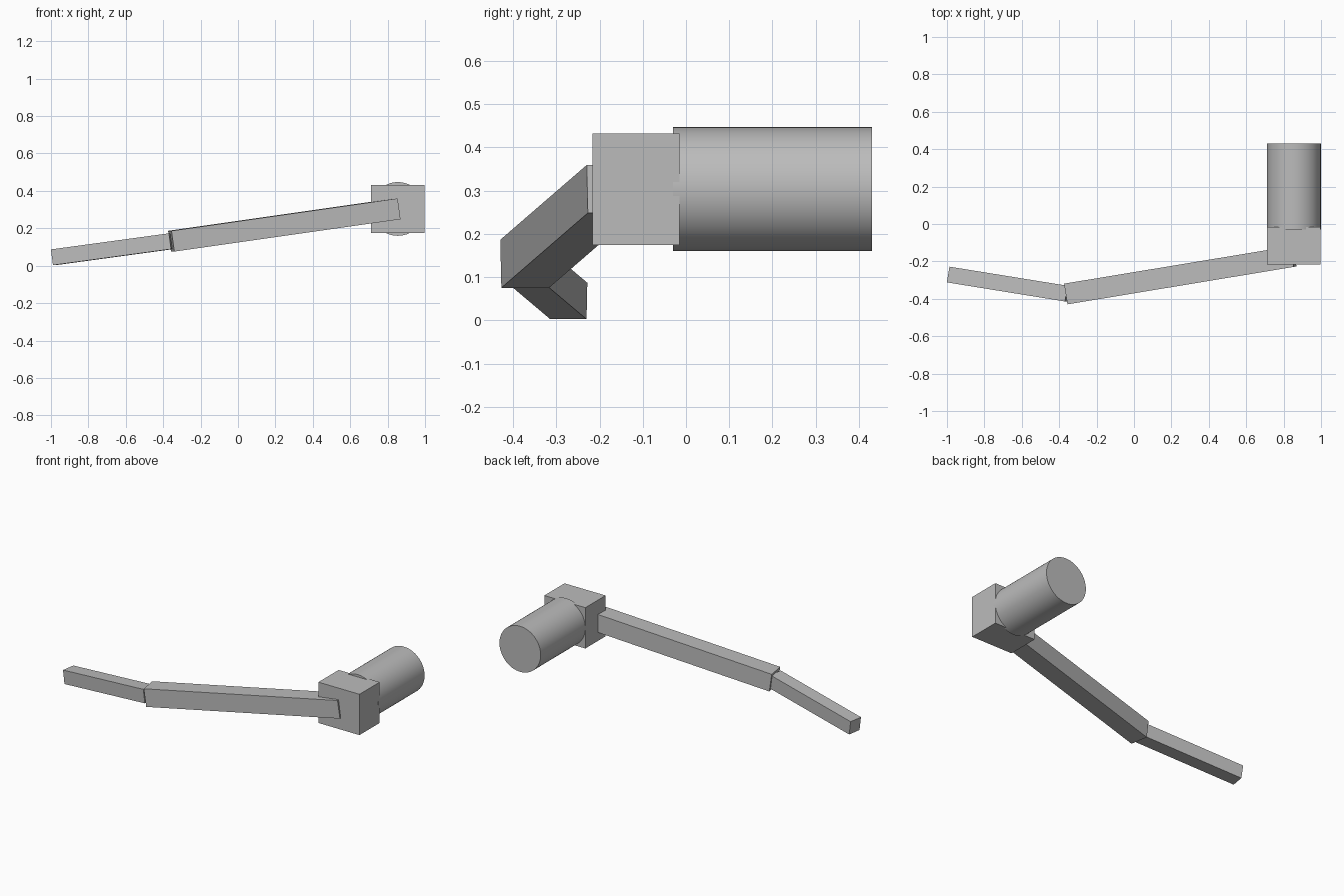
import bpy
import math
from mathutils import Vector, Matrix

if "Cube" in bpy.data.objects:
    bpy.data.objects.remove(bpy.data.objects["Cube"])

# One plain grey for everything
grey = bpy.data.materials.new("plain_grey")
grey.diffuse_color = (0.5, 0.5, 0.5, 1)
grey.use_nodes = True
grey.node_tree.nodes["Principled BSDF"].inputs["Base Color"].default_value = grey.diffuse_color


def box(name, center, size, rotation=None):
    bpy.ops.mesh.primitive_cube_add(size=1)
    ob = bpy.context.object
    ob.name = name
    rot = rotation.to_4x4() if rotation else Matrix()
    ob.data.transform(Matrix.Translation(center) @ rot @ Matrix.Diagonal((*size, 1)))
    ob.data.materials.append(grey)
    return ob


def beam(name, start, end, width):
    """Square bar between two points, its sides kept level."""
    a, b = Vector(start), Vector(end)
    along = (b - a).normalized()
    side = Vector((0, 0, 1)).cross(along).normalized()
    up = along.cross(side)
    rot = Matrix((along, side, up)).transposed()
    return box(name, (a + b) / 2, ((b - a).length, width, width), rot)


# Shoulder drum, lying along y
bpy.ops.mesh.primitive_cylinder_add(vertices=64, radius=0.1435, depth=0.46,
                                    location=(0.855, 0.2, 0.3035),
                                    rotation=(math.pi / 2, 0, 0))
drum = bpy.context.object
drum.name = "shoulder_drum"
drum.data.materials.append(grey)
bpy.ops.object.shade_smooth_by_angle(angle=math.radians(40))

# Shoulder block in front of the drum
box("shoulder_block", (0.8545, -0.1155, 0.3035), (0.286, 0.201, 0.257))

# Two arm segments meeting at the elbow
elbow = (-0.357, -0.373, 0.131)
beam("upper_arm", elbow, (0.852, -0.173, 0.304), 0.112)
beam("forearm", (-0.988, -0.271, 0.045), elbow, 0.085)
